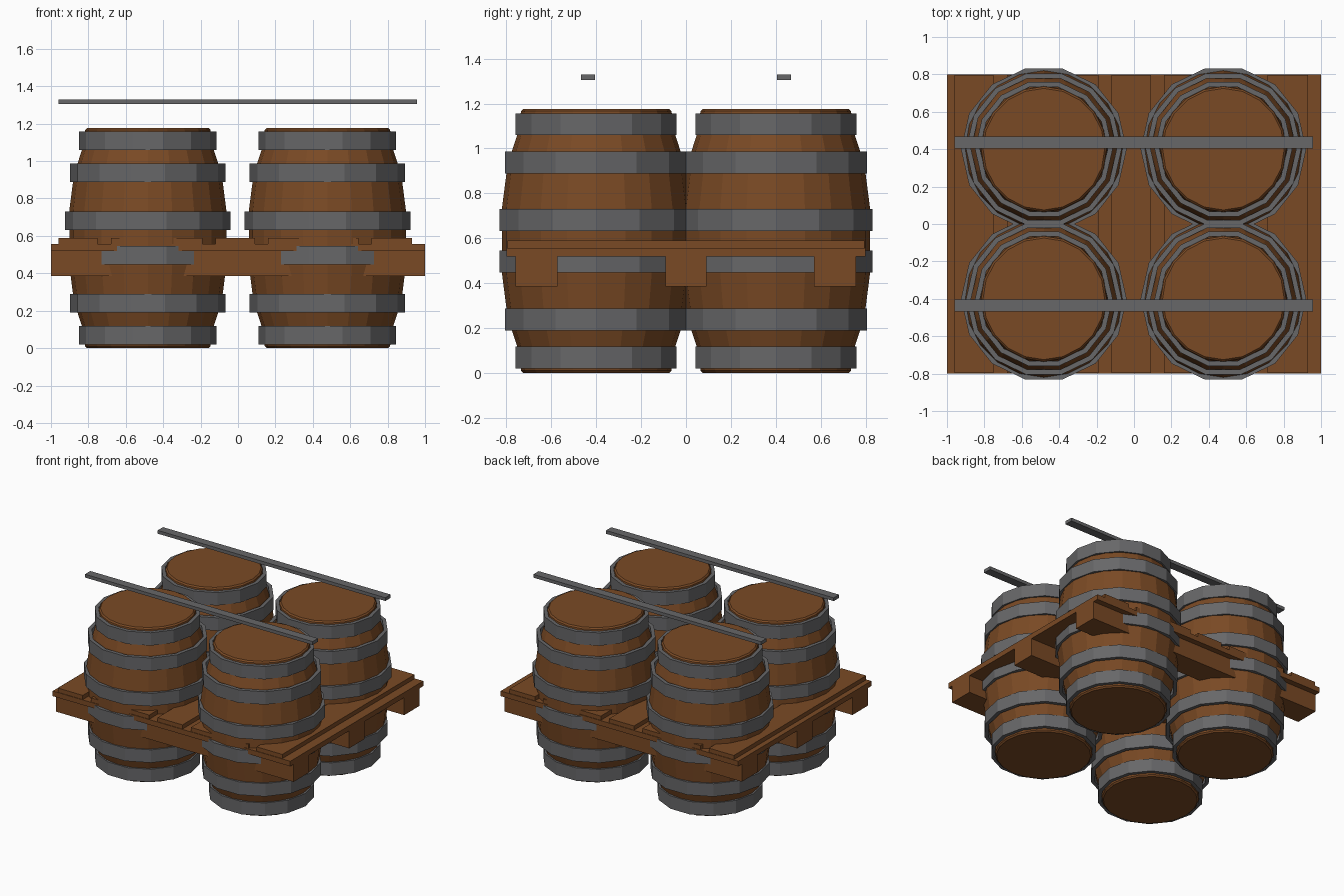
import bpy
from math import cos, sin, tau

cube = bpy.data.objects.get("Cube")
if cube:
    bpy.data.objects.remove(cube, do_unlink=True)


def material(name, color):
    mat = bpy.data.materials.new(name)
    mat.use_nodes = True
    mat.diffuse_color = (*color, 1)
    mat.node_tree.nodes["Principled BSDF"].inputs["Base Color"].default_value = (*color, 1)
    return mat


wood = material("brown wood", (0.195, 0.068, 0.018))
iron = material("grey iron", (0.135, 0.135, 0.14))


def add_object(name, verts, faces, mat, location=(0, 0, 0)):
    mesh = bpy.data.meshes.new(name)
    mesh.from_pydata(verts, [], faces)
    mesh.materials.append(mat)
    obj = bpy.data.objects.new(name, mesh)
    obj.location = location
    bpy.context.collection.objects.link(obj)
    return obj


def lathe(name, profile, sides, mat, location, ring=False):
    """Turn (radius, z) points about z; a ring closes on itself, else the ends are capped."""
    n = len(profile)
    verts = [(r * cos(tau * i / sides), r * sin(tau * i / sides), z)
             for i in range(sides) for r, z in profile]
    faces = []
    for i in range(sides):
        j = (i + 1) % sides
        for k in range(n if ring else n - 1):
            m = (k + 1) % n
            faces.append((i * n + k, j * n + k, j * n + m, i * n + m))
    if not ring:
        faces.append([i * n for i in reversed(range(sides))])
        faces.append([i * n + n - 1 for i in range(sides)])
    return add_object(name, verts, faces, mat, location)


def box(name, x0, x1, y0, y1, z0, z1, mat):
    verts = [(x, y, z) for z in (z0, z1) for x, y in ((x0, y0), (x1, y0), (x1, y1), (x0, y1))]
    faces = [(3, 2, 1, 0), (4, 5, 6, 7)]
    faces += [(i, (i + 1) % 4, (i + 1) % 4 + 4, i + 4) for i in range(4)]
    return add_object(name, verts, faces, mat)


# Barrels: bulged wooden body with six iron hoops
HEIGHT = 1.177
lower = [(0.325, 0), (0.335, 0.01), (0.352, 0.117), (0.375, 0.187),
         (0.4, 0.287), (0.42, 0.442)]
body = lower + [(r, HEIGHT - z) for r, z in reversed(lower)]
hoops = [(0.368, 0.02), (0.416, 0.19), (0.443, 0.447)]
hoops += [(r, HEIGHT - z - 0.098) for r, z in reversed(hoops)]

for side, x in (("right", -0.482), ("left", 0.478)):
    for end, y in (("front", -0.4), ("back", 0.4)):
        lathe(f"{end}_{side}_barrel", body, 20, wood, (x, y, 0))
        for i, (r, z) in enumerate(hoops):
            inner, top = r - 0.027, z + 0.098
            section = [(inner, z), (r, z), (r, top), (inner, top)]
            lathe(f"{end}_{side}_hoop_{i + 1}", section, 14, iron, (x, y, 0), ring=True)

# Pallet: stringers, deck and top boards with gaps
for name, y0, y1 in (("front", -0.76, -0.573), ("middle", -0.092, 0.092), ("back", 0.57, 0.757)):
    box(f"{name}_stringer", -1, 1, y0, y1, 0.385, 0.52, wood)
box("pallet_deck", -1, 1, -0.8, 0.8, 0.518, 0.557, wood)
boards = [(-0.96, -0.75), (-0.68, -0.19), (-0.12, 0.09), (0.16, 0.645), (0.715, 0.93)]
for i, (x0, x1) in enumerate(boards):
    box(f"top_board_{i + 1}", x0, x1, -0.796, 0.796, 0.555, 0.589, wood)

# Iron bars above the barrels
for name, y in (("front", -0.437), ("back", 0.437)):
    box(f"{name}_bar", -0.96, 0.957, y - 0.032, y + 0.032, 1.305, 1.33, iron)
